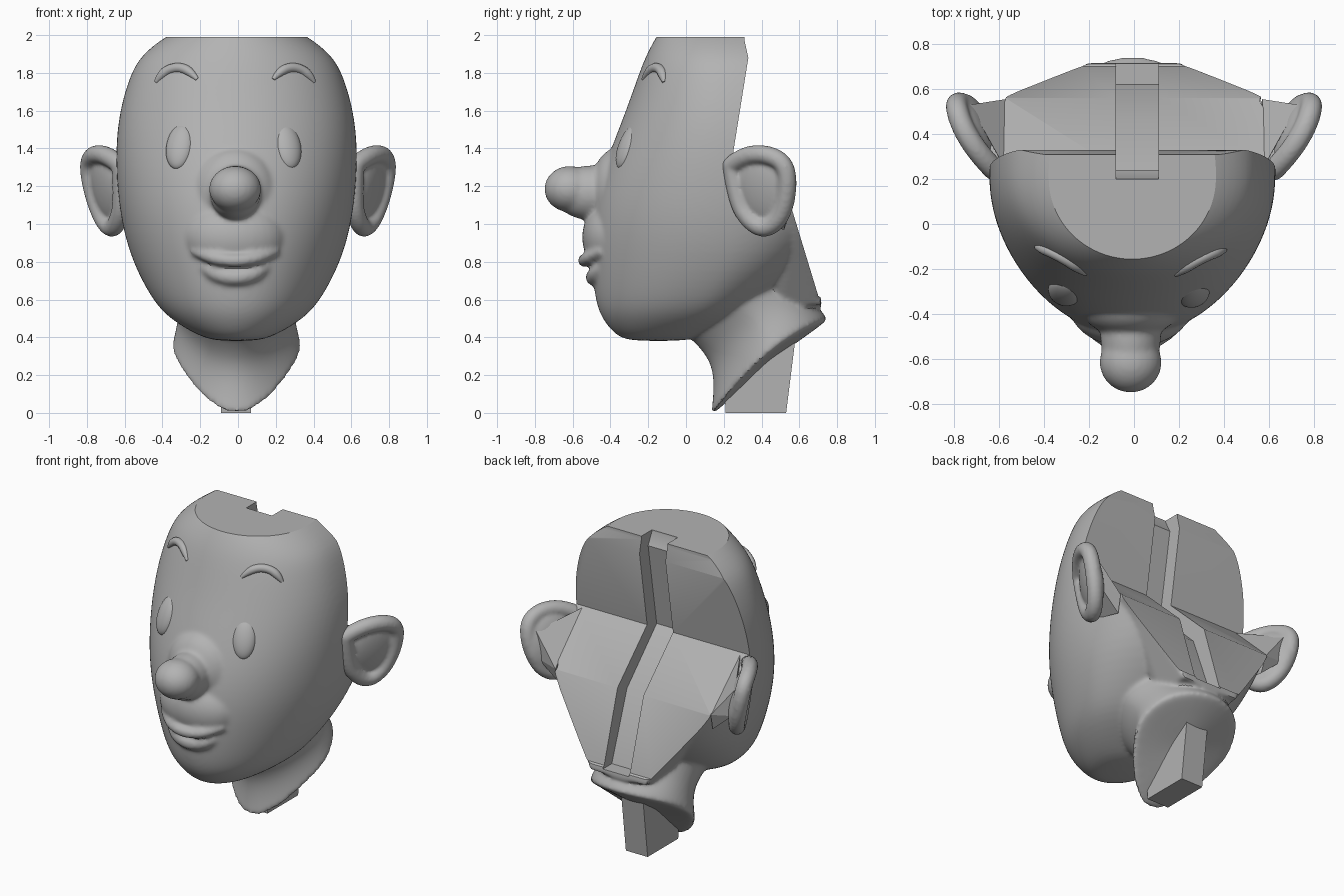
import bpy, bmesh, math
from mathutils import Vector
from mathutils.bvhtree import BVHTree

cube = bpy.data.objects.get("Cube")
if cube:
    bpy.data.objects.remove(cube)

grey = bpy.data.materials.new("plain grey")
grey.use_nodes = True
grey.diffuse_color = (0.45, 0.45, 0.45, 1)
grey.node_tree.nodes["Principled BSDF"].inputs["Base Color"].default_value = grey.diffuse_color
MID = -0.015  # centre line of the face


def add(name, data):
    ob = bpy.data.objects.new(name, data)
    bpy.context.collection.objects.link(ob)
    data.materials.append(grey)
    return ob


def select(obs):
    bpy.ops.object.select_all(action='DESELECT')
    for o in obs:
        o.select_set(True)
    bpy.context.view_layer.objects.active = obs[0]


def from_bmesh(name, bm):
    bmesh.ops.recalc_face_normals(bm, faces=bm.faces)
    me = bpy.data.meshes.new(name)
    bm.to_mesh(me)
    bm.free()
    return add(name, me)


def loft(name, rings):
    """Skin closed rings of points and cap both ends."""
    bm = bmesh.new()
    rows = [[bm.verts.new(p) for p in ring] for ring in rings]
    n = len(rows[0])
    for a, b in zip(rows, rows[1:]):
        for i in range(n):
            j = (i + 1) % n
            bm.faces.new((a[i], a[j], b[j], b[i]))
    bm.faces.new(rows[0])
    bm.faces.new(rows[-1])
    ob = from_bmesh(name, bm)
    ob.modifiers.new("round", 'SUBSURF').levels = 2
    select([ob])
    bpy.ops.object.convert(target='MESH')
    return ob


def hull(name, pts):
    bm = bmesh.new()
    for p in pts:
        bm.verts.new(p)
    bmesh.ops.convex_hull(bm, input=bm.verts)
    return from_bmesh(name, bm)


def prism(name, x0, x1, outline):
    """Extrude a y-z outline along x."""
    bm = bmesh.new()
    face = bm.faces.new([bm.verts.new((x0, y, z)) for y, z in outline])
    ext = bmesh.ops.extrude_face_region(bm, geom=[face])["geom"]
    verts = [v for v in ext if isinstance(v, bmesh.types.BMVert)]
    bmesh.ops.translate(bm, vec=(x1 - x0, 0, 0), verts=verts)
    if len(bm.faces) == len(outline) + 1:
        bm.faces.new([bm.verts.new((x0, y, z)) for y, z in outline])
        bmesh.ops.remove_doubles(bm, verts=bm.verts, dist=1e-5)
    return from_bmesh(name, bm)


def ball(name, loc, radii, rot=(0, 0, 0)):
    bm = bmesh.new()
    bmesh.ops.create_uvsphere(bm, u_segments=32, v_segments=20, radius=1)
    ob = from_bmesh(name, bm)
    ob.location, ob.scale, ob.rotation_euler = loc, radii, rot
    return ob


def tube(name, pts, radius, taper=1.0, closed=False):
    cu = bpy.data.curves.new(name, 'CURVE')
    cu.dimensions = '3D'
    cu.bevel_depth, cu.bevel_resolution, cu.use_fill_caps = radius, 4, True
    sp = cu.splines.new('NURBS')
    sp.points.add(len(pts) - 1)
    for i, (p, q) in enumerate(zip(sp.points, pts)):
        p.co = (*q, 1)
        p.radius = taper if i in (0, len(pts) - 1) else 1
    sp.order_u, sp.use_endpoint_u, sp.use_cyclic_u = 3, True, closed
    ob = add(name, cu)
    select([ob])
    bpy.ops.object.convert(target='MESH')
    return bpy.context.object


def fuse(obs, voxel, passes):
    """Blend overlapping solids into one soft skin."""
    select(obs)
    bpy.ops.object.join()
    bpy.ops.object.transform_apply()
    ob = bpy.context.object
    rm = ob.modifiers.new("blend", 'REMESH')
    rm.mode, rm.voxel_size = 'VOXEL', voxel
    sm = ob.modifiers.new("soften", 'SMOOTH')
    sm.factor, sm.iterations = 0.5, passes
    bpy.ops.object.convert(target='MESH')
    return bpy.context.object


def smooth(ob, angle=30):
    select([ob])
    bpy.ops.object.shade_smooth_by_angle(angle=math.radians(angle))


ANGLES = [math.tau * i / 32 for i in range(32)]

# Skull: height, front, middle, back, half width
skull_rings = [(.38, -.29, -.15, 0, .1), (.405, -.37, -.12, .08, .2),
               (.5, -.45, .02, .32, .36), (.6, -.485, .1, .45, .45),
               (.8, -.505, .2, .66, .555), (1, -.505, .2, .75, .61),
               (1.2, -.47, .2, .85, .635), (1.4, -.4, .2, .85, .642),
               (1.6, -.32, .2, .8, .622), (1.8, -.25, .2, .7, .562),
               (1.9, -.21, .2, .65, .5), (2, -.155, .2, .55, .37), (2.08, -.1, .2, .4, .2)]


def skull_ring(z, front, mid, back, w):
    square = max(.35, min(1, 1 - (z - .6) * 1.3))  # fuller behind the ears
    ring = []
    for a in ANGLES:
        c, s = math.cos(a), math.sin(a)
        if c < 0:
            s = math.copysign(abs(s) ** square, s)
        ring.append((MID / 2 + w * s, mid - c * ((mid - front) if c > 0 else (back - mid)), z))
    return ring


head = loft("head", [skull_ring(*r) for r in skull_rings])
bvh = BVHTree.FromObject(head, bpy.context.evaluated_depsgraph_get())


def on_face(x, z, offset=0):
    hit = bvh.ray_cast(Vector((x, -2, z)), Vector((0, 1, 0)))[0]
    return (x, hit.y + offset, z)


# Neck: front point, back point, half width, upward bow of the sides
neck_rings = [(.13, -.03, .75, .485, .345, .08), (.133, 0, .75, .5, .345, .08),
              (.15, .15, .71, .55, .325, .07), (.13, .28, .64, .63, .31, .04),
              (.03, .39, .57, .75, .32, 0), (-.1, .5, .5, .85, .38, 0)]


def neck_ring(yf, zf, yb, zb, w, bow):
    ring = []
    for a in ANGLES:
        t = (1 - math.cos(a)) / 2
        ring.append((MID / 2 + w * math.sin(a) * (.75 + .25 * min(1, 2 * t)),
                     yf + (yb - yf) * t, zf + (zb - zf) * t + bow * math.sin(a) ** 2))
    return ring


neck = loft("neck", [neck_ring(*r) for r in neck_rings])
nape = hull("nape", [(s * x, y, z) for s in (-1, 1) for x, y, z in
                     ((.6, .62, 1.1), (.2, .72, .57), (.22, .5, .57), (.5, .4, 1))])

# Nose and mouth
nose_tip = ball("nose_tip", (MID, -.615, 1.185), (.138, .135, .122))
nose_base = ball("nose_base", (MID, -.5, 1.165), (.135, .2, .145))
nose_root = ball("nose_root", (MID, -.37, 1.17), (.22, .135, .23))
muzzle = ball("muzzle", (MID, -.375, .93), (.27, .175, .2))
upper_lip = tube("upper_lip", [on_face(MID + i * .075, .805 + .006 * i * i, -.045 + .005 * i * i)
                               for i in range(-3, 4)], .034, .6)
lower_lip = tube("lower_lip", [on_face(MID + i * .065, .715 + .009 * i * i, .002 + .003 * i * i)
                               for i in range(-3, 4)], .045, .4)
head = fuse([head, neck, nape, nose_tip, nose_base, nose_root, muzzle, upper_lip, lower_lip],
            .0125, 9)
head.name = "head"

# Flat crown, faceted open back and the vertical channel in it
cutters = [
    prism("crown_cutter", -1, 1, [(-1, 1.99), (1.2, 1.99), (1.2, 2.4), (-1, 2.4)]),
    prism("back_cutter", -1, 1, [(.31, 2.3), (.31, 1.97), (.33, 1.88), (.25, 1.38), (.56, 1.08),
                                 (.7, .62), (.76, .58), (1.2, .58), (1.2, 2.3)]),
    prism("channel_cutter", -.08, .11, [(.2, 2.3), (.2, 1.98), (.24, 1.9), (.15, 1.35),
                                        (.46, 1.04), (.62, .6), (1.2, .6), (1.2, 2.3)])]
for c in cutters:
    m = head.modifiers.new(c.name, 'BOOLEAN')
    m.object, m.operation, m.solver = c, 'DIFFERENCE', 'EXACT'
select([head])
bpy.ops.object.convert(target='MESH')
head = bpy.context.object
for c in cutters:
    bpy.data.objects.remove(c)
smooth(head)

# Ears, eyes and brows on both sides
ear_path = [(.62, .24, 1.31), (.68, .3, 1.36), (.76, .42, 1.375), (.795, .53, 1.32),
            (.77, .54, 1.17), (.72, .5, 1.03), (.67, .42, .97), (.635, .34, 1.01), (.61, .27, 1.12)]
for side, s in (("left", 1), ("right", -1)):
    rim = tube(side + "_ear", [(s * x, y, z) for x, y, z in ear_path], .05, 1, True)
    bowl = ball(side + "_ear_bowl", (s * .69, .425, 1.18), (.055, .17, .19), (0, s * .2, -s * .464))
    ear = fuse([rim, bowl], .011, 6)
    smooth(ear, 60)
    hull(side + "_ear_back", [(s * x, y, z) for x, y, z in
                              ((.58, .26, 1.37), (.57, .555, 1.08), (.73, .53, 1.28),
                               (.71, .53, 1.1), (.56, .52, .97), (.59, .26, 1.02))])
    eye = ball(side + "_eye", (MID - .008 + s * .285, on_face(MID + s * .285, 1.41)[1] + .025, 1.41),
               (.075, .048, .128), (-.38, 0, s * .38))
    smooth(eye, 60)
    brow = tube(side + "_brow", [on_face(MID + s * x, z, .005) for x, z in
                                 ((.2, 1.765), (.235, 1.805), (.29, 1.83), (.35, 1.82),
                                  (.395, 1.785), (.42, 1.75))], .026, .4)
    smooth(brow, 60)

# Mounting peg under the neck
hull("neck_peg", [(x, y, z) for x in (-.09, .07)
                  for y, z in ((.21, 0), (.53, 0), (.19, .4), (.58, .4))])
